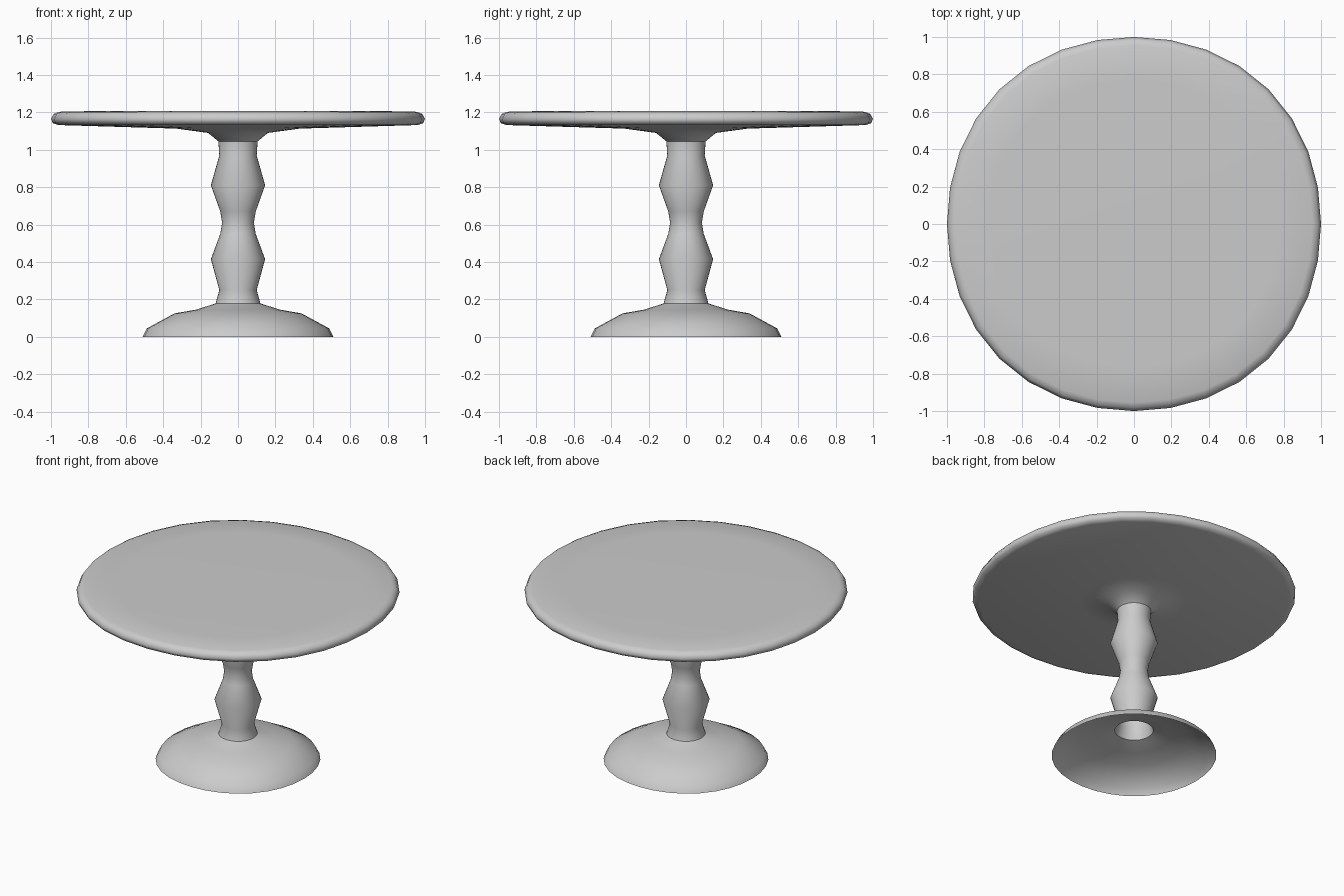
import bpy, bmesh, math

if "Cube" in bpy.data.objects:
    bpy.data.objects.remove(bpy.data.objects["Cube"])

SIDES = 32


def lathe(name, profile, cap_top=False):
    """Revolve (radius, z) points, listed bottom to top, around the z axis."""
    bm = bmesh.new()
    rings = []
    for r, z in profile:
        ring = []
        for i in range(SIDES):
            a = math.tau * i / SIDES
            q = r * (1 + 0.018 * math.sin(2 * a) ** 2)  # very slightly squared round
            ring.append(bm.verts.new((q * math.cos(a), q * math.sin(a), z)))
        rings.append(ring)
    for low, high in zip(rings, rings[1:]):
        for i in range(SIDES):
            j = (i + 1) % SIDES
            bm.faces.new((low[i], low[j], high[j], high[i]))
    if cap_top:
        bm.faces.new(rings[-1])
    for f in bm.faces:
        f.smooth = True
    mesh = bpy.data.meshes.new(name)
    bm.to_mesh(mesh)
    bm.free()
    obj = bpy.data.objects.new(name, mesh)
    bpy.context.collection.objects.link(obj)
    return obj


# Hollow domed foot, open underneath
lathe("base", [(0.51, 0), (0.487, 0.045), (0.34, 0.125),
               (0.225, 0.145), (0.12, 0.178)])

# Turned stem with two bulges
lathe("stem", [(0.12, 0.178), (0.10, 0.25), (0.145, 0.415), (0.095, 0.55),
               (0.085, 0.61), (0.095, 0.67), (0.145, 0.81), (0.10, 0.97),
               (0.105, 1.045)])

# Round plate with flared underside and rounded rim
lathe("plate", [(0.105, 1.045), (0.16, 1.09), (0.33, 1.113), (0.96, 1.132),
                (0.99, 1.142), (1.0, 1.165), (0.985, 1.192), (0.955, 1.203),
                (0.77, 1.207)], cap_top=True)
